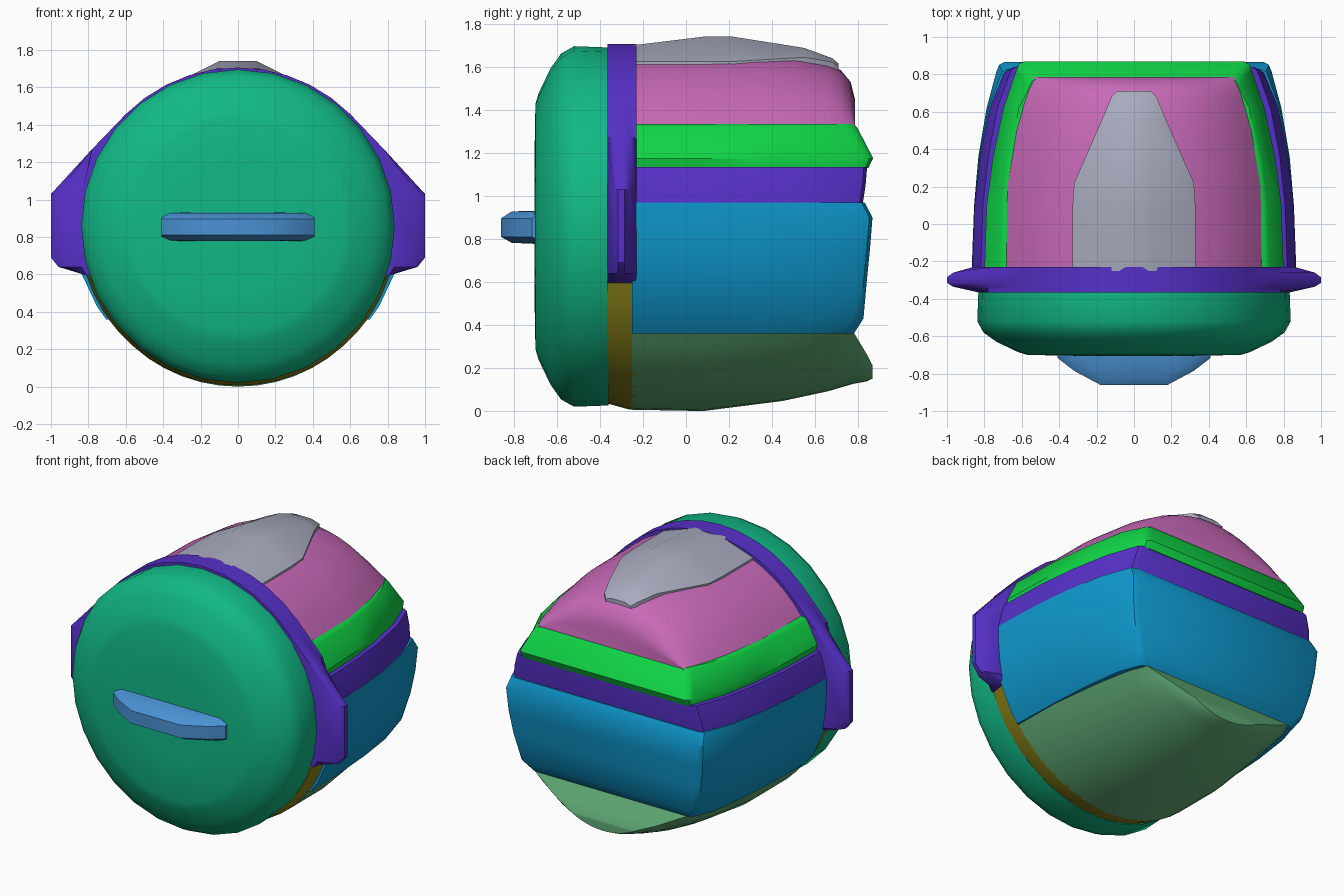
import bpy, bmesh, math

if "Cube" in bpy.data.objects:
    bpy.data.objects.remove(bpy.data.objects["Cube"], do_unlink=True)


def material(name, rgb):
    lin = [((c / 255 + 0.055) / 1.055) ** 2.4 for c in rgb] + [1.0]
    m = bpy.data.materials.new(name)
    m.use_nodes = True
    m.diffuse_color = lin
    bsdf = m.node_tree.nodes["Principled BSDF"]
    bsdf.inputs["Base Color"].default_value = lin
    bsdf.inputs["Roughness"].default_value = 0.6
    return m


TEAL = material("teal", (17, 184, 133))
PURPLE = material("purple", (86, 48, 200))
OLIVE = material("olive", (140, 132, 25))
BLUE = material("blue", (14, 152, 205))
GREEN = material("bright green", (16, 214, 70))
PINK = material("pink", (200, 105, 184))
GREY = material("pale grey", (168, 171, 190))
SAGE = material("sage green", (96, 172, 118))
SKY = material("sky blue", (74, 146, 212))


def loft(name, rings, mat, angle=35):
    """Skin closed rings of equal length and cap both ends."""
    bm = bmesh.new()
    vs = [[bm.verts.new(p) for p in ring] for ring in rings]
    n = len(vs[0])
    for a, b in zip(vs, vs[1:]):
        for i in range(n):
            j = (i + 1) % n
            bm.faces.new((a[i], a[j], b[j], b[i]))
    bm.faces.new(vs[0])
    bm.faces.new(vs[-1][::-1])
    bmesh.ops.recalc_face_normals(bm, faces=bm.faces)
    me = bpy.data.meshes.new(name)
    bm.to_mesh(me)
    bm.free()
    ob = bpy.data.objects.new(name, me)
    bpy.context.collection.objects.link(ob)
    me.materials.append(mat)
    bpy.ops.object.select_all(action='DESELECT')
    ob.select_set(True)
    bpy.context.view_layer.objects.active = ob
    bpy.ops.object.shade_smooth_by_angle(angle=math.radians(angle))
    return ob


def mirrored(half):
    """Close a right-hand chain of (x, v) points with its mirror image."""
    return half + [(-x, v) for x, v in reversed(half) if x > 1e-6]


def band(name, levels, mat):
    """Body layer from horizontal outlines: (z, front half width, back half width, back y)."""
    rings = []
    for z, w, wb, yb in levels:
        half = [(w, -0.25), (w * 0.985, 0.1), (w + (wb - w) * 0.27, 0.36),
                (w + (wb - w) * 0.6, 0.62), (wb, yb - 0.05),
                (wb - 0.015, yb - 0.015), (wb - 0.045, yb)]
        rings.append([(x, y, z) for x, y in mirrored(half)])
    return loft(name, rings, mat)


def arch(name, slices, mat, n=16):
    """Circular-segment arch along y: (y, half width, base z, crown z)."""
    rings = []
    for y, w, zb, zt in slices:
        h = abs(zt - zb)
        s = 1 if zt > zb else -1
        r = (w * w + h * h) / (2 * h)
        a = math.atan2(w, r - h)
        rings.append([(r * math.sin(a * (2 * i / n - 1)), y,
                       zb + s * (r * math.cos(a * (2 * i / n - 1)) - r + h))
                      for i in range(n + 1)])
    return loft(name, rings, mat)


# Round front drum, turned about the y axis
CZ = 0.858
N = 28
profile = [(-0.705, 0.30), (-0.70, 0.57), (-0.685, 0.62), (-0.63, 0.735),
           (-0.58, 0.805), (-0.52, 0.838), (-0.36, 0.832)]
loft("front_drum", [[(r * math.sin(2 * math.pi * i / N), y,
                      CZ + r * math.cos(2 * math.pi * i / N)) for i in range(N)]
                    for y, r in profile], TEAL, 45)

# Handle on the drum face
loft("front_handle", [[(x, y, z) for y, z in (
    (-0.65, 0.775), (-0.65, 0.932), (yf + 0.05, 0.928), (yf, 0.895),
    (yf, 0.81), (yf + 0.05, 0.782))]
    for x, yf in ((-0.41, -0.715), (-0.385, -0.735), (-0.32, -0.785), (-0.18, -0.86),
                  (0.18, -0.86), (0.32, -0.785), (0.385, -0.735), (0.41, -0.715))], SKY)

# Upper rim with side ears that bulge in the middle of its thickness
arc = [(0.848 * math.sin(math.radians(a)), CZ + 0.848 * math.cos(math.radians(a)))
       for a in range(0, 46, 9)]
outline = mirrored(arc + [(0.78, 1.27), (1.0, 1.03), (1.0, 0.69), (0.96, 0.64), (0.81, 0.595)])
rings = []
for y, k in ((-0.365, 0.0), (-0.335, 0.8), (-0.315, 1.0), (-0.285, 1.0),
             (-0.26, 0.8), (-0.23, 0.15)):
    rings.append([(math.copysign(min(abs(x), 0.835 + (abs(x) - 0.835) * k)
                                 if abs(x) > 0.835 else abs(x), x), y, z)
                  for x, z in outline])
loft("upper_rim", rings, PURPLE)

# Lower rim
arch("lower_rim", [(-0.365, 0.795, 0.597, 0.035), (-0.26, 0.81, 0.597, 0.006),
                   (-0.23, 0.81, 0.597, 0.006)], OLIVE, 20)

# Stacked body layers
band("lower_body", [(0.36, 0.705, 0.60, 0.78), (0.43, 0.755, 0.65, 0.825),
                    (0.60, 0.835, 0.70, 0.84), (0.75, 0.86, 0.725, 0.855),
                    (0.90, 0.868, 0.735, 0.867), (0.97, 0.865, 0.72, 0.83)], BLUE)
band("waist_band", [(0.965, 0.865, 0.71, 0.822), (1.05, 0.85, 0.695, 0.835),
                    (1.135, 0.82, 0.67, 0.842)], PURPLE)
band("upper_band", [(1.13, 0.79, 0.635, 0.848), (1.175, 0.80, 0.63, 0.87),
                    (1.32, 0.725, 0.57, 0.795), (1.335, 0.70, 0.56, 0.78)], GREEN)

# Domed roof and rounded belly
arch("roof_dome", [(-0.25, 0.69, 1.325, 1.68), (0.2, 0.685, 1.325, 1.68),
                   (0.5, 0.635, 1.325, 1.655), (0.66, 0.59, 1.325, 1.615),
                   (0.72, 0.57, 1.325, 1.585), (0.765, 0.55, 1.325, 1.53),
                   (0.785, 0.54, 1.325, 1.45)], PINK)
arch("belly", [(-0.25, 0.70, 0.37, 0.006), (0.08, 0.695, 0.37, 0.0),
               (0.45, 0.65, 0.37, 0.047), (0.66, 0.61, 0.37, 0.092),
               (0.78, 0.56, 0.365, 0.127), (0.84, 0.36, 0.265, 0.138),
               (0.866, 0.24, 0.215, 0.15)], SAGE)

# Raised tapering panel on the roof: (y, half width, edge z, flat half width, top z)
panel = [(-0.25, 0.33, 1.625, 0.11, 1.70), (0.08, 0.33, 1.625, 0.10, 1.74),
         (0.22, 0.32, 1.625, 0.10, 1.74), (0.55, 0.175, 1.645, 0.08, 1.688),
         (0.68, 0.12, 1.622, 0.06, 1.64), (0.71, 0.09, 1.60, 0.05, 1.615)]
loft("roof_panel", [[(x, y, z) for x, z in mirrored([(w, 1.54), (w, e), (t, top)])]
                    for y, w, e, t, top in panel], GREY)
